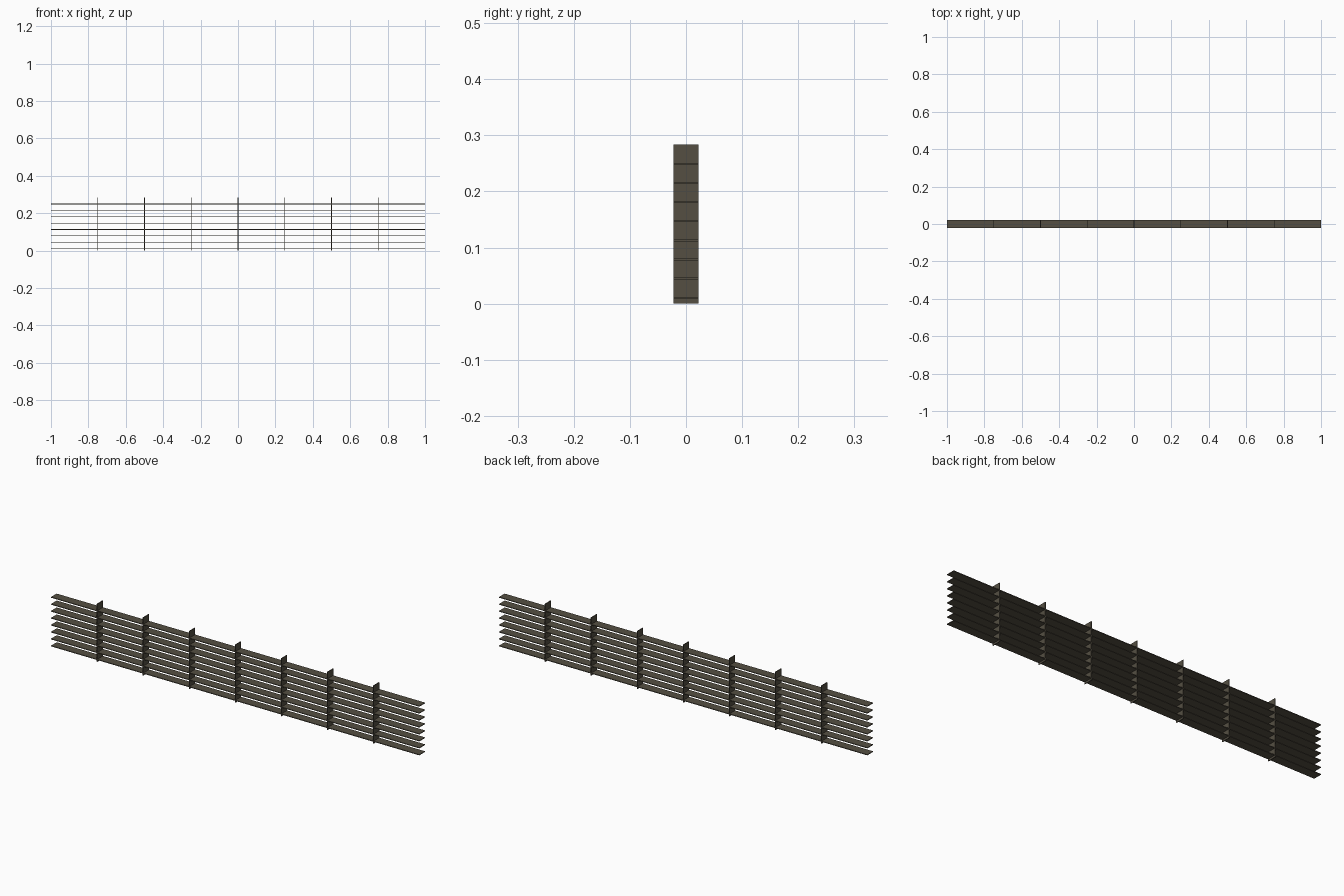
import bpy

if "Cube" in bpy.data.objects:
    bpy.data.objects.remove(bpy.data.objects["Cube"])

DEPTH = 0.044      # front-to-back depth of every strip
THICK = 0.0035     # sheet thickness
HEIGHT = 0.284     # height of the upright fins

metal = bpy.data.materials.new("dark_bronze")
metal.diffuse_color = (0.09, 0.078, 0.055, 1.0)
metal.use_nodes = True
metal.node_tree.nodes["Principled BSDF"].inputs["Base Color"].default_value = metal.diffuse_color


def box(name, size, location):
    bpy.ops.mesh.primitive_cube_add(size=1, location=location)
    obj = bpy.context.object
    obj.name = name
    obj.scale = size
    bpy.ops.object.transform_apply(location=False, rotation=False, scale=True)
    obj.data.materials.append(metal)
    return obj


# Horizontal slats, evenly stacked
for i in range(8):
    box(f"slat_{i + 1}", (2.0, DEPTH, THICK), (0, 0, 0.0105 + i * 0.0341))

# Upright fins crossing the slats
for i in range(7):
    box(f"upright_fin_{i + 1}", (THICK, DEPTH, HEIGHT),
        (-0.75 + i * 0.25, 0, HEIGHT / 2))
